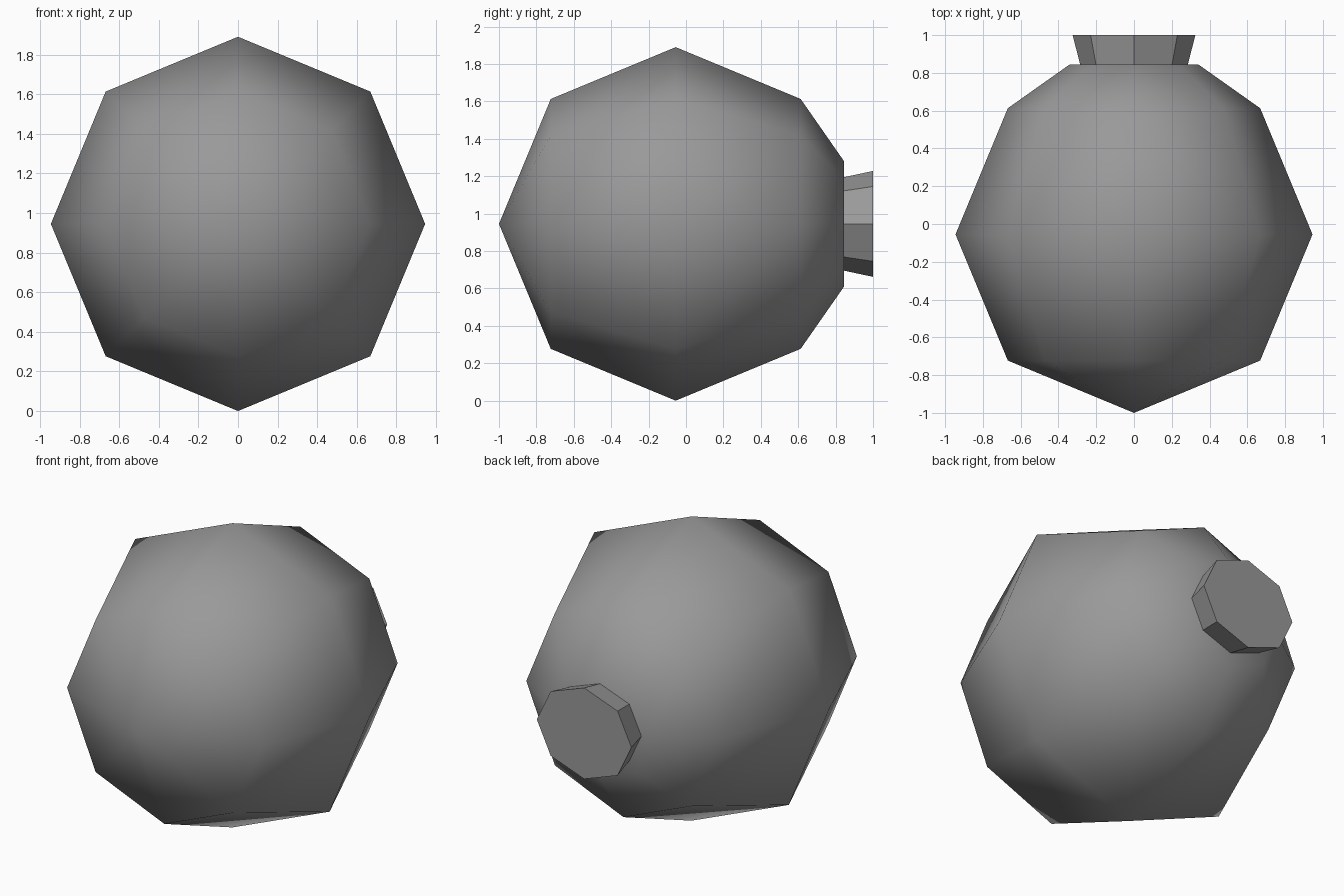
import bpy, bmesh
from math import sin, cos, tau

if "Cube" in bpy.data.objects:
    bpy.data.objects.remove(bpy.data.objects["Cube"])

SIDES = 8
CENTRE_Z = 0.945

# Dark grey for all parts
grey = bpy.data.materials.new("dark_grey")
grey.diffuse_color = (0.32, 0.32, 0.32, 1)
grey.use_nodes = True
grey.node_tree.nodes["Principled BSDF"].inputs["Base Color"].default_value = grey.diffuse_color


def lathe(name, rings, smooth):
    """Loft octagonal rings (y, x radius, z radius) along y; a zero radius is a pole."""
    bm = bmesh.new()
    loops = []
    for y, rx, rz in rings:
        n = SIDES if rx > 0 else 1
        loops.append([bm.verts.new((rx * cos(tau * i / SIDES), y,
                                    CENTRE_Z + rz * sin(tau * i / SIDES)))
                      for i in range(n)])
    for a, b in zip(loops, loops[1:]):
        for i in range(SIDES):
            j = (i + 1) % SIDES
            if len(a) == 1:
                bm.faces.new((a[0], b[j], b[i]))
            else:
                bm.faces.new((a[i], a[j], b[j], b[i]))
    for loop in (loops[0], loops[-1]):
        if len(loop) > 1:
            bm.faces.new(loop)
    bmesh.ops.recalc_face_normals(bm, faces=bm.faces)
    for f in bm.faces:
        f.smooth = smooth
    mesh = bpy.data.meshes.new(name)
    bm.to_mesh(mesh)
    bm.free()
    mesh.materials.append(grey)
    obj = bpy.data.objects.new(name, mesh)
    bpy.context.collection.objects.link(obj)
    return obj


# Round bulb: pole at the front, flattened at the back
lathe("bulb", [(-1.0, 0, 0), (-0.723, 0.668, 0.668), (-0.055, 0.945, 0.945),
               (0.613, 0.668, 0.668), (0.845, 0.34, 0.335)], True)

# Flared, slightly oval neck at the back
lathe("neck", [(0.845, 0.285, 0.25), (1.0, 0.325, 0.283)], False)
